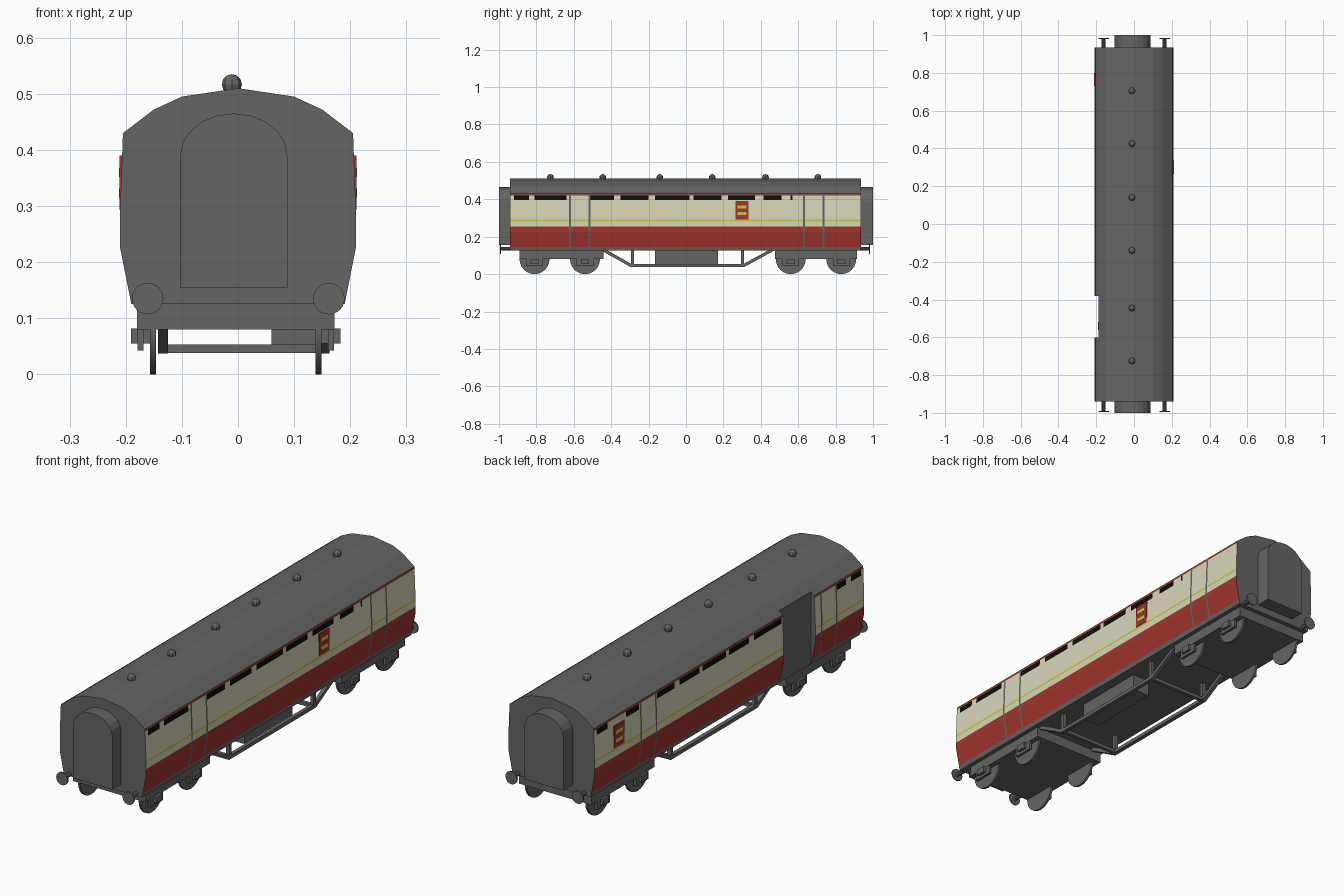
import bpy, bmesh, math
from mathutils import Vector

if "Cube" in bpy.data.objects:
    bpy.data.objects.remove(bpy.data.objects["Cube"])


def mat(name, r, g, b):
    m = bpy.data.materials.new(name)
    m.diffuse_color = (r, g, b, 1)
    m.use_nodes = True
    m.node_tree.nodes["Principled BSDF"].inputs["Base Color"].default_value = m.diffuse_color
    return m


GREY = mat("grey", 0.13, 0.13, 0.13)
RED = mat("red", 0.36, 0.035, 0.026)
CREAM = mat("cream", 0.70, 0.68, 0.49)
YELLOW = mat("yellow", 0.58, 0.58, 0.07)
BLACK = mat("black", 0.004, 0.004, 0.004)


def finish(bm, name, mats, smooth=False):
    bmesh.ops.recalc_face_normals(bm, faces=bm.faces)
    me = bpy.data.meshes.new(name)
    bm.to_mesh(me)
    bm.free()
    for m in mats:
        me.materials.append(m)
    if smooth:
        me.shade_smooth()
        me.set_sharp_from_angle(angle=math.radians(35))
    ob = bpy.data.objects.new(name, me)
    bpy.context.collection.objects.link(ob)
    return ob


def box(name, x0, x1, y0, y1, z0, z1, m=GREY):
    bm = bmesh.new()
    bmesh.ops.create_cube(bm, size=1)
    for v in bm.verts:
        v.co = Vector(((x0 + x1) / 2 + v.co.x * (x1 - x0),
                       (y0 + y1) / 2 + v.co.y * (y1 - y0),
                       (z0 + z1) / 2 + v.co.z * (z1 - z0)))
    return finish(bm, name, [m])


def prism(name, pts, axis, a, b, m=GREY, smooth=False):
    """Extrude a 2D outline along x (pts are y,z) or y (pts are x,z)."""
    bm = bmesh.new()
    place = (lambda p, t: (t, p[0], p[1])) if axis == 'x' else (lambda p, t: (p[0], t, p[1]))
    lo = [bm.verts.new(place(p, a)) for p in pts]
    hi = [bm.verts.new(place(p, b)) for p in pts]
    n = len(pts)
    bm.faces.new(lo)
    bm.faces.new(hi)
    for i in range(n):
        bm.faces.new((lo[i], lo[(i + 1) % n], hi[(i + 1) % n], hi[i]))
    return finish(bm, name, [m], smooth)


def circle(cx, cz, r, n):
    return [(cx + r * math.cos(2 * math.pi * i / n), cz + r * math.sin(2 * math.pi * i / n))
            for i in range(n)]


# ---- Body: profile rows by y columns, coloured by position ----
Y0, Y1 = -0.94, 0.935
SHAPE = [(0.19, 0.125), (0.21, 0.225), (0.21, 0.30), (0.205, 0.43), (0.15, 0.472), (0.10, 0.495)]


def half_width(z):
    for (xa, za), (xb, zb) in zip(SHAPE, SHAPE[1:]):
        if z <= zb:
            return xa + (xb - xa) * (z - za) / (zb - za)
    return SHAPE[-1][0]


ROWS = [0.125, 0.145, 0.225, 0.255, 0.282, 0.291, 0.30, 0.395, 0.420, 0.427, 0.43, 0.443, 0.472, 0.495]
half = [(half_width(z), z) for z in ROWS]
ring = [(-x, z) for x, z in half] + [(0, 0.51)] + half[::-1]

WINDOWS = {
    1: [(-0.92, -0.84), (-0.81, -0.64), (-0.51, -0.385), (-0.35, -0.20), (-0.165, 0.02),
        (0.04, 0.19), (0.225, 0.37), (0.415, 0.51), (0.56, 0.57)],
    -1: [(0.84, 0.915), (0.62, 0.71), (0.375, 0.495), (0.20, 0.34), (0.015, 0.18),
         (-0.145, -0.005), (-0.37, -0.18), (-0.82, -0.755), (-0.925, -0.855)],
}
DOORS = {1: [-0.62, -0.515, 0.63, 0.735], -1: [0.61, 0.505, -0.645, -0.75]}
RECESS = (-0.60, -0.38)


def colour(x, y, z):
    side = 1 if x > 0 else -1
    if z < 0.145 or z > 0.427 or abs(x) < 0.18:
        return 0
    if side < 0 and RECESS[0] - 1e-4 <= y <= RECESS[1] + 1e-4:
        return 0
    if any(abs(y - d) < 0.005 for d in DOORS[side]):
        return 0
    if z < 0.255 or z > 0.42:
        return 1
    if 0.282 < z < 0.291:
        return 3
    if z > 0.395 and any(a < y < b for a, b in WINDOWS[side]):
        return 4
    return 2


ys = {Y0, Y1, *RECESS}
for s in (1, -1):
    for a, b in WINDOWS[s]:
        ys |= {a, b}
    for d in DOORS[s]:
        ys |= {round(d - 0.005, 4), round(d + 0.005, 4)}
cols = []
for y in sorted(ys):
    inside = RECESS[0] <= y <= RECESS[1]
    if y == RECESS[0]:
        cols.append((y, False))
    cols.append((y, inside))
    if y == RECESS[1]:
        cols.append((y, False))

bm = bmesh.new()
cache = {}


def vert(x, y, z):
    key = (round(x, 4), round(y, 4), round(z, 4))
    if key not in cache:
        cache[key] = bm.verts.new(key)
    return cache[key]


loops = [[vert(max(x, -0.188) if cut else x, y, z) for x, z in ring] for y, cut in cols]
n = len(ring)
for A, B in zip(loops, loops[1:]):
    for i in range(n):
        j = (i + 1) % n
        vs = list(dict.fromkeys((A[i], A[j], B[j], B[i])))
        if len(vs) > 2:
            f = bm.faces.new(vs)
            f.material_index = colour(*f.calc_center_median()) if j else 0
bm.faces.new(loops[0])
bm.faces.new(loops[-1])
finish(bm, "coach_body", [GREY, RED, CREAM, YELLOW, BLACK])

# ---- Red side panels with yellow bars ----
for s, yc in ((1, 0.30), (-1, 0.765)):
    def plate(name, hw, z0, z1, out, m):
        xs = sorted((s * 0.203, s * out))
        box(name, *xs, yc - hw, yc + hw, z0, z1, m)
    plate("side_panel", 0.035, 0.293, 0.39, 0.2115, RED)
    for z in (0.323, 0.36):
        plate("panel_bar", 0.024, z - 0.008, z + 0.008, 0.2125, YELLOW)

# ---- Arched end gangways ----
gx, gw = -0.0075, 0.0955
arch = [(gx - gw, 0.155), (gx + gw, 0.155)]
arch += [(gx + gw * math.cos(math.pi * i / 10), 0.39 + 0.075 * math.sin(math.pi * i / 10)) for i in range(11)]
prism("front_gangway", arch, 'y', -1.0, Y0 + 0.005)
prism("back_gangway", arch, 'y', Y1 - 0.005, 1.0)

# ---- Buffers ----
for x in (-0.161, 0.162):
    for inner, outer in ((Y0 + 0.02, -0.995), (Y1 - 0.02, 0.985)):
        d = math.copysign(0.006, outer)
        prism("buffer_shaft", circle(x, 0.135, 0.01, 10), 'y', inner, outer, smooth=True)
        prism("buffer_head", circle(x, 0.135, 0.028, 24), 'y', outer - d, outer, smooth=True)

# ---- Roof vents ----
for y in (0.705, 0.425, 0.14, -0.14, -0.445, -0.725):
    bm = bmesh.new()
    bmesh.ops.create_uvsphere(bm, u_segments=8, v_segments=6, radius=0.018)
    bmesh.ops.translate(bm, verts=bm.verts, vec=(-0.011, y, 0.517))
    finish(bm, "roof_vent", [GREY])

# ---- Bogies, wheels and axle boxes ----
for y0, y1, axles in ((-0.89, -0.44, (-0.81, -0.54)), (0.475, 0.915, (0.56, 0.83))):
    box("bogie_frame", -0.18, 0.172, y0, y1, 0.08, 0.13)
    for y in axles:
        for x, s in ((-0.1515, -1), (0.1435, 1)):
            prism("wheel", circle(y, 0.08, 0.08, 24), 'x', x - 0.005, x + 0.005, smooth=True)
            c = -0.004
            xs = sorted((c + s * 0.148, c + s * 0.187))
            box("axle_box", *xs, y - 0.022, y + 0.022, 0.055, 0.082)
            xs = sorted((c + s * 0.164, c + s * 0.175))
            box("axle_spring", *xs, y - 0.045, y + 0.045, 0.043, 0.082)

# ---- Underframe trusses, cross bars and equipment box ----
truss = [(-0.46, 0.13), (-0.295, 0.037), (0.31, 0.037), (0.48, 0.13),
         (0.445, 0.13), (0.305, 0.053), (-0.29, 0.053), (-0.425, 0.13)]
for x0, x1 in ((-0.143, -0.125), (0.147, 0.163)):
    prism("truss_rail", truss, 'x', x0, x1)
    for y in (-0.285, 0.302):
        box("truss_post", x0, x1, y - 0.008, y + 0.008, 0.045, 0.13)
for y in (-0.285, 0.302):
    box("cross_bar", -0.13, 0.15, y - 0.008, y + 0.008, 0.038, 0.053)
box("equipment_box", 0.06, 0.146, -0.165, 0.17, 0.053, 0.13)
